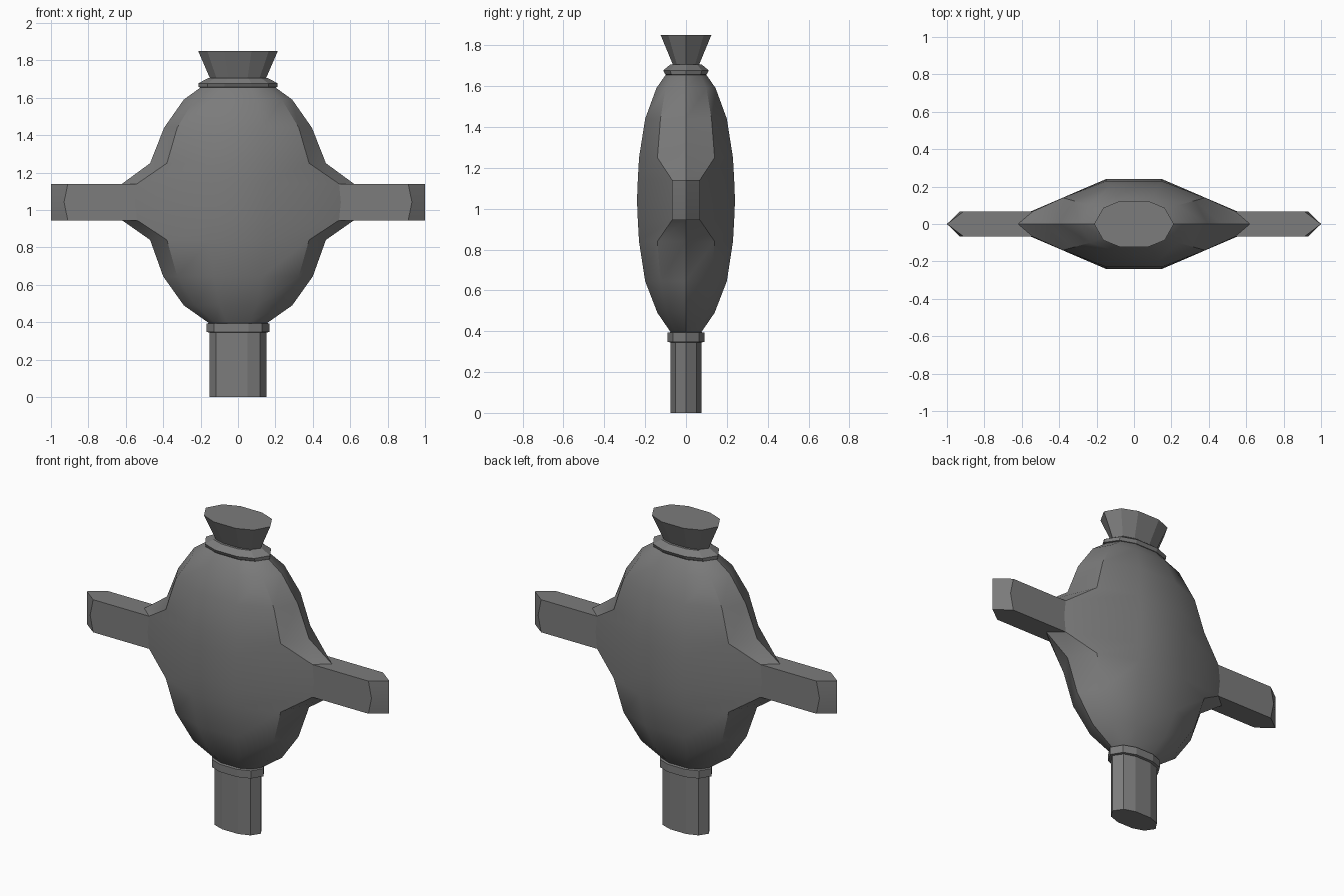
import bpy, bmesh, math

if "Cube" in bpy.data.objects:
    bpy.data.objects.remove(bpy.data.objects["Cube"])

dark = bpy.data.materials.new("dark_grey")
dark.diffuse_color = (0.2, 0.2, 0.2, 1)
dark.use_nodes = True
dark.node_tree.nodes["Principled BSDF"].inputs["Base Color"].default_value = dark.diffuse_color


def ring_points(tip, mid, front):
    """Ten-sided section: side tip x, shoulder (x, y), front corner (x, y)."""
    (mx, my), (fx, fy) = mid, front
    return [(tip, 0), (mx, my), (fx, fy), (-fx, fy), (-mx, my),
            (-tip, 0), (-mx, -my), (-fx, -fy), (fx, -fy), (mx, -my)]


def oval(x, y):
    return ring_points(x, (0.77 * x, 0.7 * y), (0.34 * x, y))


def loft(sections, cap_bottom=False, cap_top=False):
    bm = bmesh.new()
    rings = [[bm.verts.new((x, y, z)) for x, y in pts] for z, pts in sections]
    faces = []
    for a, b in zip(rings, rings[1:]):
        faces.append([bm.faces.new((a[i], a[(i + 1) % 10], b[(i + 1) % 10], b[i]))
                      for i in range(10)])
    if cap_bottom:
        bm.faces.new(rings[0][::-1])
    if cap_top:
        bm.faces.new(rings[-1])
    return bm, faces


def finish(bm, name):
    bmesh.ops.recalc_face_normals(bm, faces=bm.faces[:])
    mesh = bpy.data.meshes.new(name)
    bm.to_mesh(mesh)
    bm.free()
    mesh.materials.append(dark)
    obj = bpy.data.objects.new(name, mesh)
    bpy.context.collection.objects.link(obj)
    return obj


# Flattened round body, flaring at the sides into the arms
body_rows = [
    (0.395, 0.155, (0.12, 0.05), (0.06, 0.075)),
    (0.49, 0.29, (0.23, 0.095), (0.10, 0.14)),
    (0.645, 0.40, (0.325, 0.125), (0.13, 0.20)),
    (0.84, 0.47, (0.38, 0.14), (0.148, 0.23)),
    (0.945, 0.62, (0.54, 0.068), (0.15, 0.236)),
    (1.042, 0.62, (0.55, 0.068), (0.15, 0.24)),
    (1.14, 0.62, (0.54, 0.068), (0.15, 0.236)),
    (1.25, 0.47, (0.38, 0.14), (0.148, 0.23)),
    (1.44, 0.395, (0.325, 0.125), (0.13, 0.20)),
    (1.59, 0.29, (0.235, 0.10), (0.10, 0.145)),
    (1.655, 0.20, (0.155, 0.07), (0.075, 0.10)),
]
bm, faces = loft([(z, ring_points(t, m, f)) for z, t, m, f in body_rows])

# Arms: extrude the side faces of the middle band out to pointed ends
for sign, picks in ((1, (0, 9)), (-1, (4, 5))):
    region = [faces[row][i] for row in (4, 5) for i in picks]
    out = bmesh.ops.extrude_face_region(bm, geom=region)["geom"]
    for v in out:
        if isinstance(v, bmesh.types.BMVert):
            middle = 1.0 < v.co.z < 1.1
            v.co.x = sign * (1.0 if abs(v.co.y) < 0.01 else 0.93 if middle else 0.91)
body = finish(bm, "body_with_arms")
body.select_set(True)
bpy.context.view_layer.objects.active = body
bpy.ops.object.shade_smooth_by_angle(angle=math.radians(36))

# Lower stem
bm, _ = loft([(0, oval(0.153, 0.075)), (0.36, oval(0.153, 0.075))], cap_bottom=True)
finish(bm, "stem")

# Collar between stem and body
bm, _ = loft([(0.345, oval(0.15, 0.073)), (0.347, oval(0.168, 0.09)),
              (0.393, oval(0.168, 0.09)), (0.396, oval(0.15, 0.073))])
finish(bm, "stem_collar")

# Rim at the top of the body
bm, _ = loft([(1.655, oval(0.20, 0.095)), (1.657, oval(0.212, 0.102)),
              (1.677, oval(0.212, 0.112)), (1.705, oval(0.16, 0.078)),
              (1.705, oval(0.148, 0.062))])
finish(bm, "neck_rim")

# Flared spout with closed top
bm, _ = loft([(1.70, oval(0.148, 0.062)), (1.85, oval(0.213, 0.124))], cap_top=True)
finish(bm, "spout")
